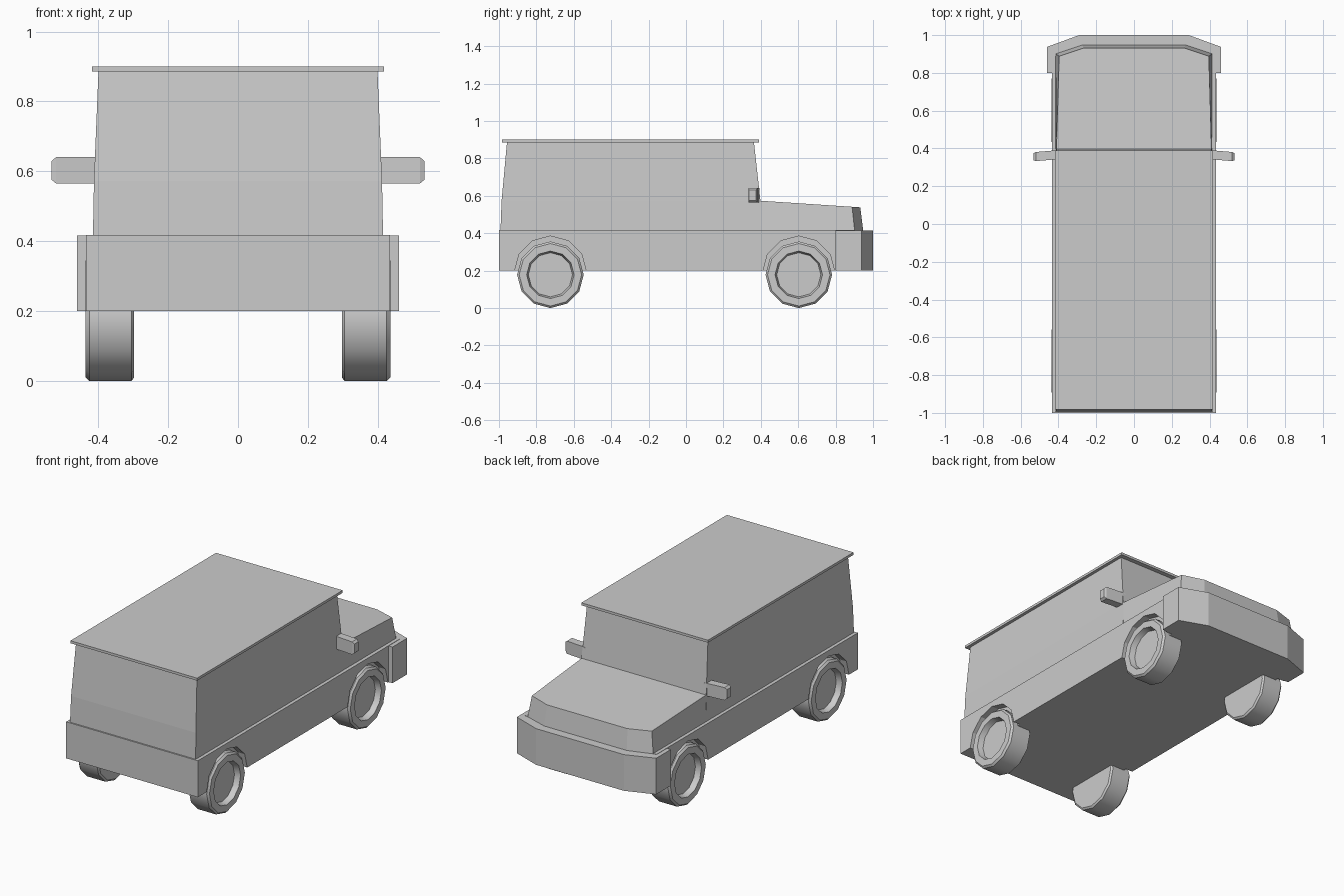
import bpy, bmesh
from math import sin, cos, pi, radians

if "Cube" in bpy.data.objects:
    bpy.data.objects.remove(bpy.data.objects["Cube"])


def loft(name, rings):
    """Closed solid through a list of equal-length point rings."""
    bm = bmesh.new()
    vs = [[bm.verts.new(p) for p in r] for r in rings]
    n = len(rings[0])
    for a, b in zip(vs, vs[1:]):
        for i in range(n):
            j = (i + 1) % n
            bm.faces.new((a[i], a[j], b[j], b[i]))
    bm.faces.new(vs[0])
    bm.faces.new(vs[-1])
    bmesh.ops.recalc_face_normals(bm, faces=bm.faces)
    me = bpy.data.meshes.new(name)
    bm.to_mesh(me)
    bm.free()
    ob = bpy.data.objects.new(name, me)
    bpy.context.collection.objects.link(ob)
    return ob


def rect(hx, y0, y1, z):
    return [(-hx, y0, z), (hx, y0, z), (hx, y1, z), (-hx, y1, z)]


def nose(pts, zf):
    """Half outline mirrored in x, height given as a function of y."""
    full = pts + [(-x, y) for x, y in reversed(pts)]
    return [(x, y, zf(y)) for x, y in full]


def circle(x, y, z, r, n=12):
    return [(x, y + r * sin(2 * pi * i / n), z + r * cos(2 * pi * i / n)) for i in range(n)]


def select(ob):
    bpy.ops.object.select_all(action='DESELECT')
    ob.select_set(True)
    bpy.context.view_layer.objects.active = ob


AXLES = {"rear": -0.725, "front": 0.603}
SIDES = {"left": -1, "right": 1}

# lower body with shallow wheel arches
body = loft("lower_body", [rect(0.435, -1, 0.9, 0.2), rect(0.435, -1, 0.9, 0.418)])
for y in AXLES.values():
    for s in SIDES.values():
        cutter = loft("arch_cutter", [circle(s * x, y, 0.192, 0.193) for x in (0.39, 0.5)])
        cutter.hide_render = True
        mod = body.modifiers.new("arch", 'BOOLEAN')
        mod.operation = 'DIFFERENCE'
        mod.solver = 'EXACT'
        mod.object = cutter
        select(body)
        bpy.ops.object.modifier_apply(modifier=mod.name)
        bpy.data.objects.remove(cutter)

# wraparound bumper
outline = [(0.46, 0.8), (0.46, 0.938), (0.29, 1.0)]
loft("bumper", [nose(outline, lambda y: 0.2), nose(outline, lambda y: 0.416)])

# cabin, roof slab and hood
loft("cabin", [rect(0.415, -0.992, 0.4, 0.41),
               rect(0.412, -0.986, 0.398, 0.573),
               rect(0.399, -0.957, 0.363, 0.888)])
loft("roof", [rect(0.418, -0.983, 0.39, 0.885), rect(0.418, -0.983, 0.39, 0.9)])
loft("hood", [nose([(0.415, 0.38), (0.415, 0.902), (0.275, 0.948)], lambda y: 0.41),
              nose([(0.411, 0.38), (0.396, 0.888), (0.265, 0.932)],
                   lambda y: 0.575 - 0.066 * (y - 0.38))])

# side mirrors with chamfered ends
for side, s in SIDES.items():
    rings = []
    for x, y, d, c in ((0.39, 0.368, 0.024, 0.038), (0.52, 0.357, 0.024, 0.038),
                       (0.533, 0.356, 0.018, 0.027)):
        rings.append([(s * x, y - d, 0.603 - c), (s * x, y + d, 0.603 - c),
                      (s * x, y + d, 0.603 + c), (s * x, y - d, 0.603 + c)])
    loft(side + "_mirror", rings)

# wheels with bevelled tyres and recessed rims
profile = [(0.297, 0.167), (0.305, 0.178), (0.425, 0.178), (0.436, 0.167),
           (0.436, 0.127), (0.402, 0.118)]
for axle, y in AXLES.items():
    for side, s in SIDES.items():
        wheel = loft(f"{axle}_{side}_wheel", [circle(s * x, y, 0.178, r) for x, r in profile])
        select(wheel)
        bpy.ops.object.shade_smooth_by_angle(angle=radians(32))
